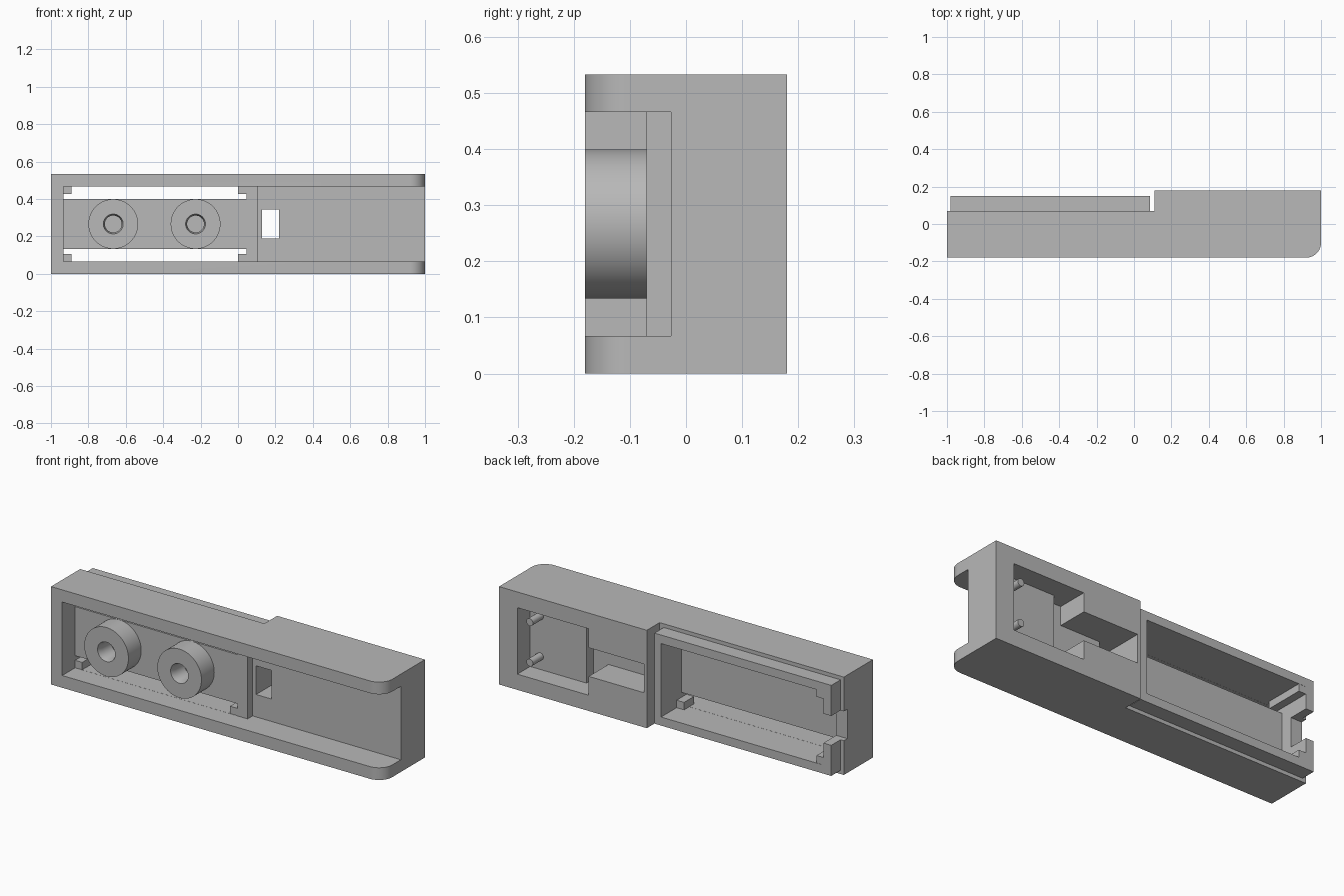
import bpy, bmesh, math
from mathutils import Matrix, Vector

if "Cube" in bpy.data.objects:
    bpy.data.objects.remove(bpy.data.objects["Cube"])

GREY = (0.48, 0.48, 0.48, 1)
plastic = bpy.data.materials.new("grey plastic")
plastic.use_nodes = True
plastic.diffuse_color = GREY
plastic.node_tree.nodes["Principled BSDF"].inputs["Base Color"].default_value = GREY

H = 0.533
MID = H / 2


def finish(bm, name):
    bmesh.ops.recalc_face_normals(bm, faces=bm.faces)
    mesh = bpy.data.meshes.new(name)
    bm.to_mesh(mesh)
    bm.free()
    mesh.materials.append(plastic)
    ob = bpy.data.objects.new(name, mesh)
    bpy.context.collection.objects.link(ob)
    return ob


def select(ob):
    bpy.ops.object.select_all(action='DESELECT')
    ob.select_set(True)
    bpy.context.view_layer.objects.active = ob


def smooth(ob):
    select(ob)
    bpy.ops.object.shade_smooth_by_angle(angle=math.radians(30))


def box(name, x, y, z):
    bm = bmesh.new()
    lo, hi = Vector((x[0], y[0], z[0])), Vector((x[1], y[1], z[1]))
    size = hi - lo
    bmesh.ops.create_cube(bm, size=1, matrix=Matrix.Translation((lo + hi) / 2)
                          @ Matrix.Diagonal((*size, 1)))
    return finish(bm, name)


def prism(name, outline, height):
    bm = bmesh.new()
    face = bm.faces.new([bm.verts.new((x, y, 0)) for x, y in outline])
    top = bmesh.ops.extrude_face_region(bm, geom=[face])["geom"]
    bmesh.ops.translate(bm, vec=(0, 0, height),
                        verts=[v for v in top if isinstance(v, bmesh.types.BMVert)])
    return finish(bm, name)


def lathe(name, profile, x, z, steps=64):
    """Spin (radius, y) points about an axis running front to back."""
    bm = bmesh.new()
    verts = [bm.verts.new((x + r, y, z)) for r, y in profile]
    edges = [bm.edges.new(pair) for pair in zip(verts, verts[1:])]
    bmesh.ops.spin(bm, geom=verts + edges, cent=(x, 0, z), axis=(0, 1, 0),
                   angle=math.tau, steps=steps)
    bmesh.ops.remove_doubles(bm, verts=bm.verts, dist=1e-5)
    ob = finish(bm, name)
    smooth(ob)
    return ob


def combine(target, tool, operation='DIFFERENCE'):
    mod = target.modifiers.new("shape", 'BOOLEAN')
    mod.operation, mod.solver, mod.object = operation, 'EXACT', tool
    select(target)
    bpy.ops.object.modifier_apply(modifier=mod.name)
    bpy.data.objects.remove(tool)


def centred(width):
    return (MID - width / 2, MID + width / 2)


# Stepped housing with one rounded front corner
R = 0.08
arc = [(1 - R + R * math.sin(a), -0.18 + R - R * math.cos(a))
       for a in (i * math.pi / 32 for i in range(17))]
body = prism("housing", [(-1, -0.18)] + arc
             + [(1, 0.18), (0.11, 0.18), (0.11, 0.07), (-1, 0.07)], H)

# Raised rim around the rear compartment
combine(body, box("rim", (-0.98, 0.085), (0.03, 0.15), centred(0.493)), 'UNION')

cuts = [
    # front tray, with a deeper channel that opens at the end
    ((-0.933, 0.15), (-0.3, -0.07), centred(0.4)),
    ((0.107, 1.2), (-0.3, -0.027), centred(0.4)),
    # rear compartment and notch in its end wall
    ((-0.933, 0.045), (-0.027, 0.3), centred(0.4)),
    ((-1.2, -0.9), (0.04, 0.3), centred(0.16)),
    # rear square pocket, its deeper strip, side pocket and window
    ((0.46, 0.89), (0.07, 0.3), centred(0.362)),
    ((0.46, 0.55), (0.01, 0.3), centred(0.362)),
    ((0.128, 0.5), (0.01, 0.3), centred(0.156)),
    ((0.128, 0.22), (-0.1, 0.3), centred(0.156)),
    # long slots beside the floor plate
    ((-0.933, 0.045), (-0.1, 0.0), (0.067, 0.133)),
    ((-0.933, 0.045), (-0.1, 0.0), (0.4, 0.467)),
]
for x, y, z in cuts:
    combine(body, box("cutter", x, y, z))
smooth(body)

# Corner tabs, mirrored top and bottom
for side, z in (("lower", (0.06, 0.107)), ("upper", (0.427, 0.474))):
    box(side + "_end_tab", (-0.94, -0.89), (-0.069, 0.149), z)
    box(side + "_inner_tab", (0.0, 0.052), (-0.069, 0.016), z)

# Round bosses with blind tapered holes
boss = [(0.133, -0.06), (0.133, -0.18), (0.053, -0.18), (0.045, -0.15),
        (0.045, -0.075), (0, -0.075)]
for name, x in (("outer_boss", -0.667), ("inner_boss", -0.227)):
    lathe(name, boss, x, MID)

# Locating pins in the square pocket
for name, z in (("lower_pin", MID - 0.11), ("upper_pin", MID + 0.11)):
    lathe(name, [(0, 0.16), (0.02, 0.16), (0.02, 0.06), (0, 0.06)], 0.83, z, 24)
